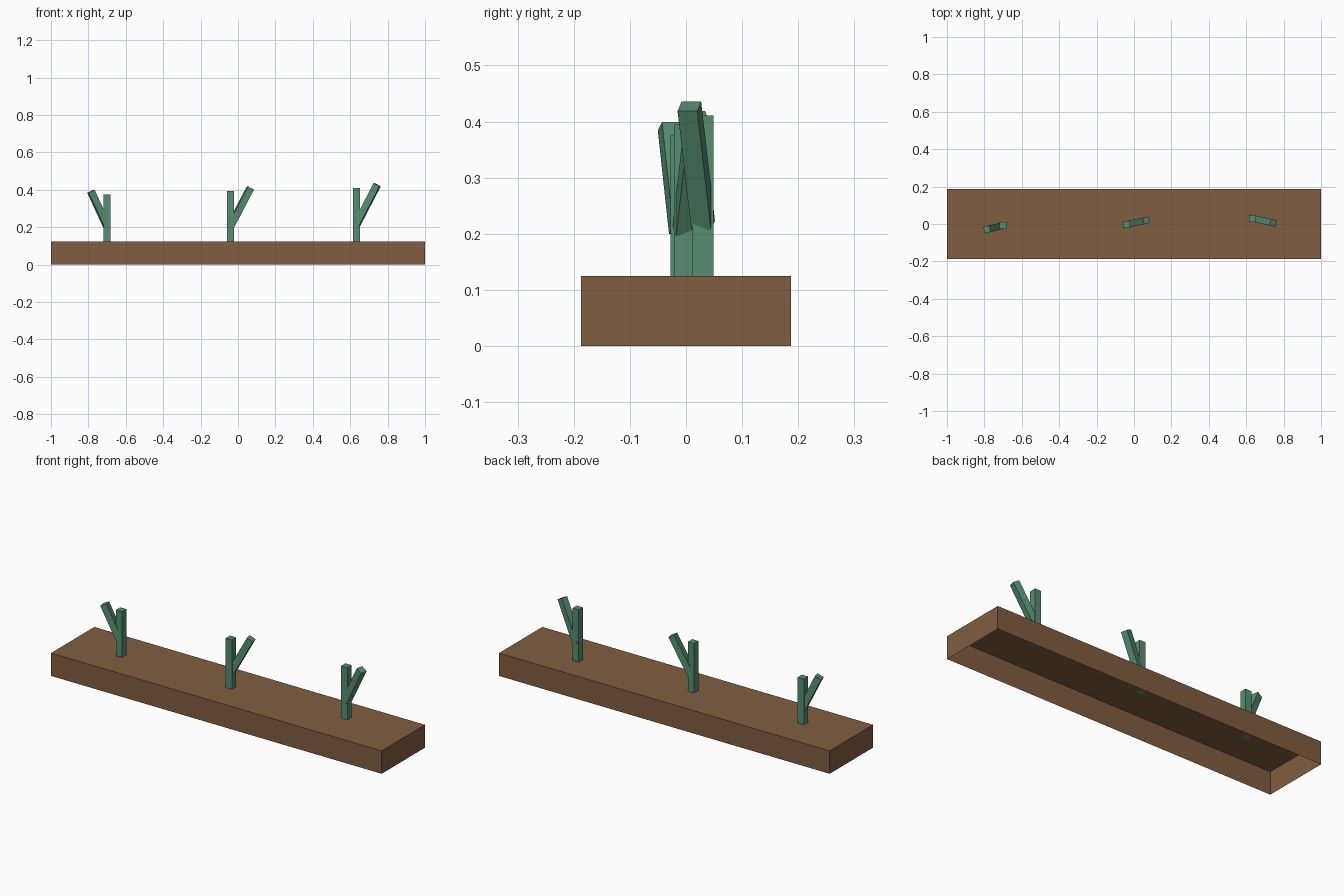
import bpy
import bmesh
from mathutils import Vector, Matrix

cube = bpy.data.objects.get("Cube")
if cube:
    bpy.data.objects.remove(cube, do_unlink=True)


def material(name, rgb):
    mat = bpy.data.materials.new(name)
    mat.use_nodes = True
    mat.diffuse_color = (*rgb, 1)
    mat.node_tree.nodes["Principled BSDF"].inputs["Base Color"].default_value = (*rgb, 1)
    return mat


soil = material("soil brown", (0.22, 0.11, 0.053))
green = material("plant green", (0.095, 0.27, 0.168))


def box(name, size, matrix, mat, open_bottom=False):
    """Box standing on its local origin."""
    bm = bmesh.new()
    bmesh.ops.create_cube(bm, size=1)
    bmesh.ops.translate(bm, verts=bm.verts, vec=(0, 0, 0.5))
    bmesh.ops.scale(bm, verts=bm.verts, vec=size)
    if open_bottom:
        bottom = [f for f in bm.faces if f.normal.z < -0.9]
        bmesh.ops.delete(bm, geom=bottom, context="FACES_ONLY")
    mesh = bpy.data.meshes.new(name)
    bm.to_mesh(mesh)
    bm.free()
    mesh.materials.append(mat)
    obj = bpy.data.objects.new(name, mesh)
    obj.matrix_world = matrix
    bpy.context.collection.objects.link(obj)


# Planting bed, hollow underneath
BED = 0.125
box("planting_bed", (2, 0.374, BED), Matrix(), soil, open_bottom=True)

# Sprouts: trunk x, y, top, then branch start height and branch tip
sprouts = {
    "right": (-0.701, -0.009, 0.375, 0.207, (-0.786, -0.029, 0.392)),
    "middle": (-0.041, -0.003, 0.395, 0.205, (0.066, 0.020, 0.410)),
    "left": (0.634, 0.0305, 0.411, 0.215, (0.744, 0.006, 0.427)),
}
for side, (x, y, top, fork, tip) in sprouts.items():
    box(side + "_trunk", (0.037, 0.037, top - BED), Matrix.Translation((x, y, BED)), green)
    start = Vector((x, y, fork))
    axis = Vector(tip) - start
    # Branch frame: leaning axis, level side direction
    z = axis.normalized()
    level = Vector((0, 0, 1)).cross(z).normalized()
    turn = Matrix((level.cross(z), level, z)).transposed().to_4x4()
    box(side + "_branch", (0.036, 0.036, axis.length), Matrix.Translation(start) @ turn, green)
